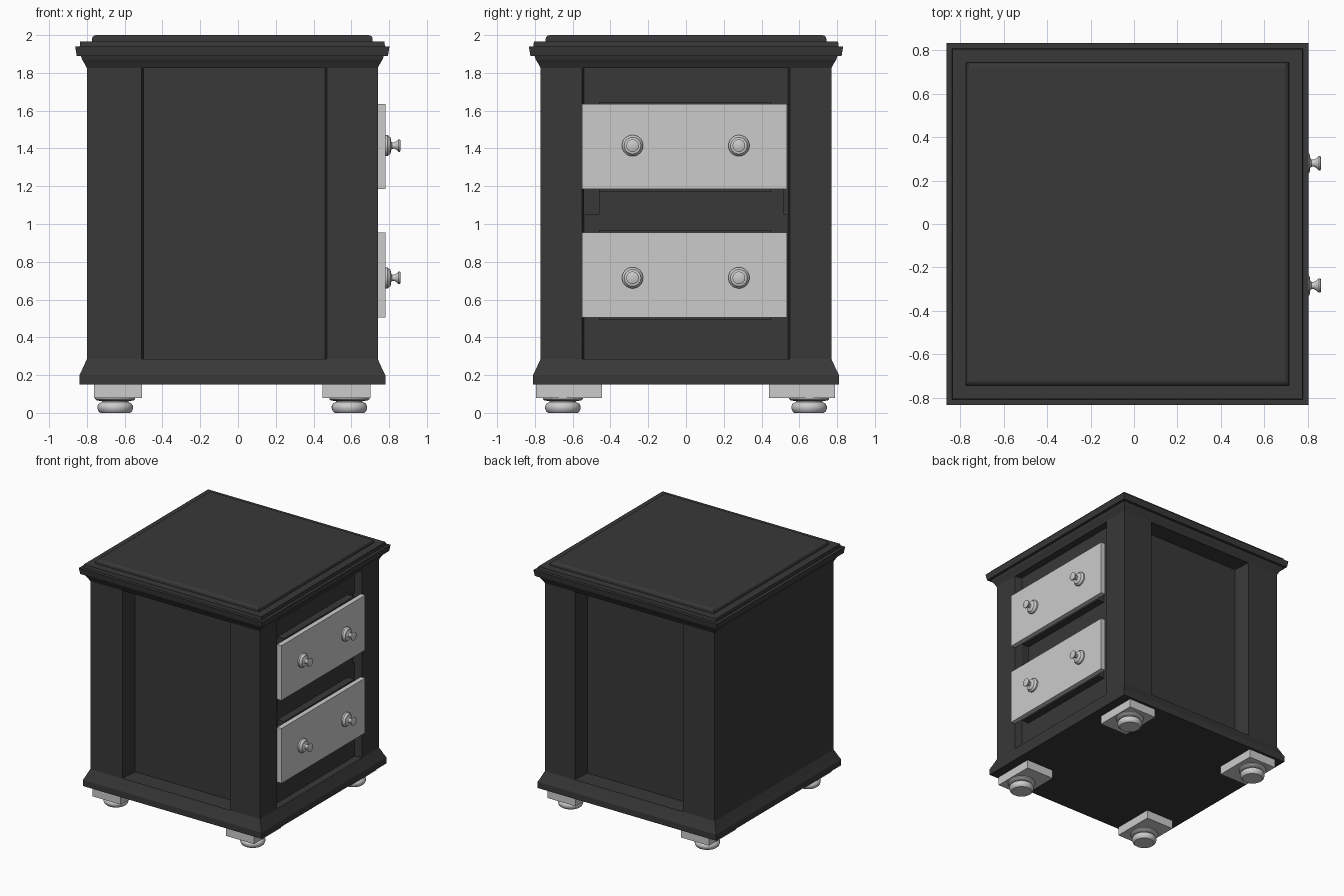
import bpy, bmesh, math

if "Cube" in bpy.data.objects:
    bpy.data.objects.remove(bpy.data.objects["Cube"])

CX = -0.03  # centre of the cabinet (knobs stick out on +x)
dark = bpy.data.materials.new("dark_paint")
dark.diffuse_color = (0.04, 0.04, 0.04, 1)
dark.use_nodes = True
dark.node_tree.nodes["Principled BSDF"].inputs["Base Color"].default_value = dark.diffuse_color


def finish(name, bm, mat=None, smooth=False):
    bmesh.ops.recalc_face_normals(bm, faces=bm.faces)
    me = bpy.data.meshes.new(name)
    bm.to_mesh(me)
    bm.free()
    ob = bpy.data.objects.new(name, me)
    bpy.context.collection.objects.link(ob)
    if mat:
        me.materials.append(mat)
    if smooth:
        bpy.ops.object.select_all(action='DESELECT')
        ob.select_set(True)
        bpy.context.view_layer.objects.active = ob
        bpy.ops.object.shade_smooth_by_angle(angle=math.radians(35))
    return ob


def loft(name, rings, mat=None, smooth=False):
    """Skin a stack of equal-length point loops and cap both ends."""
    bm = bmesh.new()
    loops = [[bm.verts.new(p) for p in r] for r in rings]
    n = len(loops[0])
    for a, b in zip(loops, loops[1:]):
        for i in range(n):
            j = (i + 1) % n
            bm.faces.new((a[i], a[j], b[j], b[i]))
    bm.faces.new(loops[0])
    bm.faces.new(loops[-1])
    return finish(name, bm, mat, smooth)


def prism(name, pts, z0, z1, mat=None):
    return loft(name, [[(x, y, z) for x, y in pts] for z in (z0, z1)], mat)


def box(name, x0, x1, y0, y1, z0, z1, mat=None):
    return prism(name, [(x0, y0), (x1, y0), (x1, y1), (x0, y1)], z0, z1, mat)


def moulding(name, prof, smooth=False):
    """Square moulding from (half width, z) pairs."""
    return loft(name, [[(CX + sx * h, sy * h, z) for sx, sy in
                        ((-1, -1), (1, -1), (1, 1), (-1, 1))] for h, z in prof], dark, smooth)


def turned(name, prof, centre, axis='Z', n=32):
    """Round part from (radius, distance along axis) pairs."""
    rings = []
    for r, d in prof:
        ring = []
        for i in range(n):
            a = 2 * math.pi * i / n
            u, v = r * math.cos(a), r * math.sin(a)
            p = (u, v, d) if axis == 'Z' else (d, u, v)
            ring.append(tuple(c + q for c, q in zip(centre, p)))
        rings.append(ring)
    return loft(name, rings, None, True)


# base and cornice mouldings, table top
moulding("base_moulding", [(0.81, 0.15), (0.81, 0.20), (0.795, 0.23), (0.77, 0.285)])
moulding("cornice", [(0.77, 1.825), (0.78, 1.845), (0.795, 1.87), (0.802, 1.89), (0.824, 1.89),
                     (0.832, 1.94), (0.808, 1.94), (0.805, 1.967)])
moulding("top_slab", [(0.743, 1.96), (0.743, 1.982), (0.739, 1.992), (0.73, 1.998), (0.72, 2.0)])

# back wall with its two side stiles
prism("back_wall", [(-0.80, -0.77), (-0.51, -0.77), (-0.50, -0.62), (-0.50, 0.62),
                    (-0.51, 0.77), (-0.80, 0.77)], 0.28, 1.83, dark)

# front corner posts
for s, side in ((-1, "left"), (1, "right")):
    prism("front_post_" + side, [(0.47, s * 0.77), (0.74, s * 0.77), (0.74, s * 0.55),
                                 (0.68, s * 0.54), (0.46, s * 0.54), (0.46, s * 0.62)],
          0.28, 1.83, dark)
    # recessed side panel
    box("side_panel_" + side, -0.51, 0.47, *sorted((s * 0.56, s * 0.62)), 0.28, 1.83, dark)

# inner carcass, leaving the gap around the upper drawer
box("lower_carcass", -0.51, 0.68, -0.57, 0.57, 0.28, 1.05, dark)
box("rear_carcass", -0.51, 0.0, -0.57, 0.57, 1.05, 1.83, dark)
box("top_rail", 0.0, 0.68, -0.57, 0.57, 1.63, 1.83, dark)
box("upper_drawer_box", 0.0, 0.68, -0.46, 0.52, 1.05, 1.63, dark)

# drawers: dark backing, grey front, two knobs each
knob = [(0.056, 0), (0.056, 0.012), (0.048, 0.02), (0.044, 0.028), (0.024, 0.03), (0.017, 0.036),
        (0.016, 0.046), (0.022, 0.058), (0.033, 0.070), (0.033, 0.077), (0.028, 0.080)]
for name, z0, z1, kz in (("lower", 0.505, 0.955, 0.715), ("upper", 1.185, 1.635, 1.415)):
    box(name + "_drawer_backing", 0.67, 0.741, -0.46, 0.45, z0 - 0.012, z1 + 0.012, dark)
    box(name + "_drawer_front", 0.74, 0.78, -0.55, 0.535, z0, z1)
    for i, y in enumerate((-0.283, 0.28)):
        turned(f"{name}_knob_{i + 1}", knob, (0.78, y, kz), 'X')

# feet: square pad and turned bun
bun = [(0.078, 0), (0.088, 0.008), (0.094, 0.024), (0.094, 0.036), (0.086, 0.05), (0.07, 0.058),
       (0.07, 0.062), (0.098, 0.066), (0.106, 0.073), (0.106, 0.085)]
for sx, xn in ((-1, "rear"), (1, "front")):
    for sy, yn in ((-1, "left"), (1, "right")):
        x, y = CX + sx * 0.605, sy * 0.617 - 0.003
        box(f"{xn}_{yn}_foot_pad", x - 0.127, x + 0.127, y - 0.175, y + 0.175, 0.08, 0.155)
        turned(f"{xn}_{yn}_foot", bun, (CX + sx * 0.62, sy * 0.652, 0))
